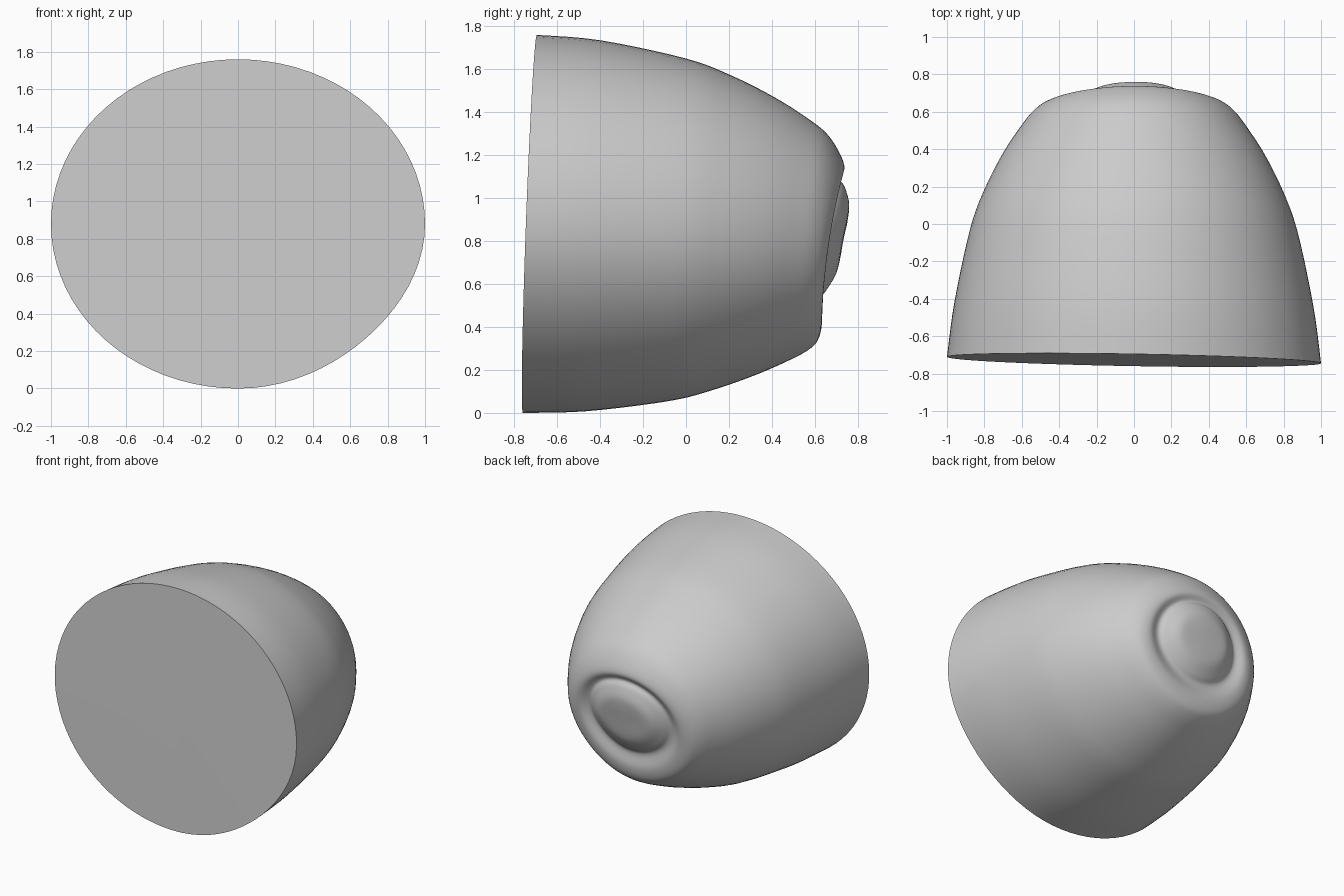
import bpy
import bmesh
from math import sin, cos, pi, radians

default = bpy.data.objects.get("Cube")
if default:
    bpy.data.objects.remove(default)

SIDES = 80
STEPS = 5

# Tilted oval sections: top y, top z, bottom y, bottom z, side y, half width
sections = [
    (-0.695, 1.76, -0.76, 0.0, -0.728, 1.0),
    (-0.4, 1.735, -0.46, 0.008, -0.43, 0.96),
    (0.0, 1.65, -0.08, 0.055, -0.04, 0.877),
    (0.22, 1.567, 0.12, 0.105, 0.17, 0.803),
    (0.42, 1.465, 0.32, 0.175, 0.37, 0.703),
    (0.58, 1.362, 0.47, 0.24, 0.525, 0.6),
    (0.66, 1.295, 0.56, 0.287, 0.6, 0.54),
    (0.715, 1.21, 0.612, 0.335, 0.645, 0.48),
    (0.738, 1.14, 0.633, 0.42, 0.663, 0.41),
    (0.717, 1.09, 0.62, 0.52, 0.645, 0.335),
    (0.74, 1.05, 0.653, 0.57, 0.675, 0.285),
    (0.76, 0.97, 0.7, 0.65, 0.722, 0.2),
    (0.75, 0.88, 0.722, 0.74, 0.733, 0.09),
]


def spline(a, b, c, d, t):
    """Smooth blend from b to c."""
    return 0.5 * (2 * b + (c - a) * t + (2 * a - 5 * b + 4 * c - d) * t ** 2
                  + (3 * b - a - 3 * c + d) * t ** 3)


def smooth_sections(rows):
    """Fill in smooth sections between the given ones."""
    last = len(rows) - 1
    for i in range(last):
        four = [rows[max(0, min(last, i + k))] for k in (-1, 0, 1, 2)]
        for s in range(STEPS):
            yield [spline(*vals, s / STEPS) for vals in zip(*four)]
    yield rows[-1]


def ring_points(row, skew):
    top_y, top_z, low_y, low_z, side_y, width = row
    mid_y, mid_z = (top_y + low_y) / 2, (top_z + low_z) / 2
    for k in range(SIDES):
        a = 2 * pi * k / SIDES
        c, s = cos(a), sin(a)
        dent = 1 - 0.1 * max(0, -c * s) ** 2 * (c > 0)
        x = width * c * dent
        y = mid_y + (top_y - low_y) / 2 * s + (side_y - mid_y) * c * c + skew * x
        yield x, y, mid_z + (top_z - low_z) / 2 * s * dent


# Loft the body, the rolled rim, the groove and the raised nub
bm = bmesh.new()
rows = list(smooth_sections(sections))
rings = []
for i, row in enumerate(rows):
    skew = -0.0175 + 0.03 * i / (len(rows) - 1)
    rings.append([bm.verts.new(p) for p in ring_points(row, skew)])
for lower, upper in zip(rings, rings[1:]):
    for k in range(SIDES):
        n = (k + 1) % SIDES
        bm.faces.new((lower[k], lower[n], upper[n], upper[k]))

# Flat front and the small centre of the nub, closed as fans
for ring, centre in ((rings[0], (0, -0.728, 0.88)), (rings[-1], (0, 0.733, 0.81))):
    hub = bm.verts.new(centre)
    for k in range(SIDES):
        bm.faces.new((ring[k], ring[(k + 1) % SIDES], hub))
bmesh.ops.recalc_face_normals(bm, faces=bm.faces[:])

mesh = bpy.data.meshes.new("domed_body")
bm.to_mesh(mesh)
bm.free()
body = bpy.data.objects.new("domed_body", mesh)
bpy.context.collection.objects.link(body)
bpy.context.view_layer.objects.active = body
body.select_set(True)
bpy.ops.object.shade_smooth_by_angle(angle=radians(45))
